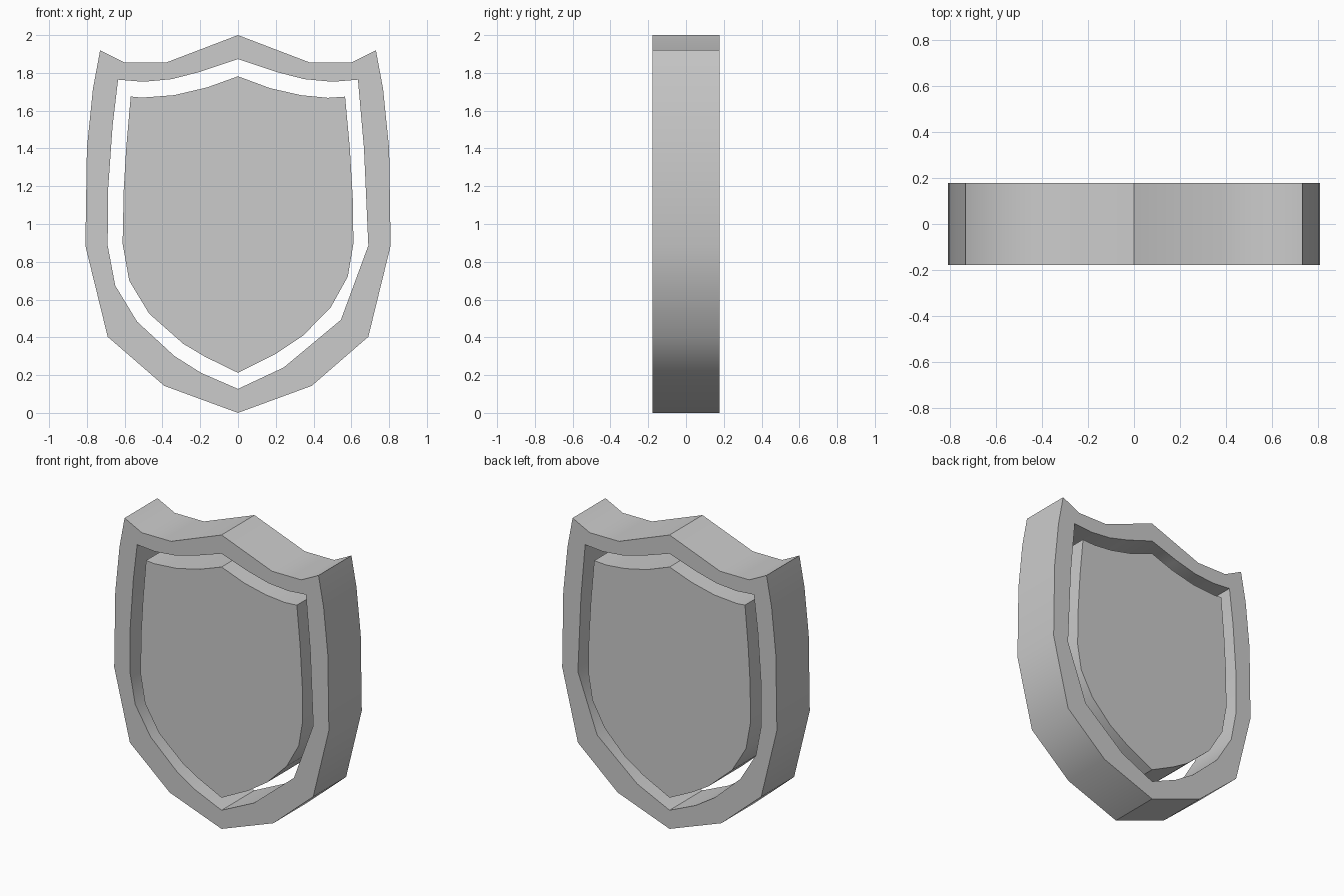
import bpy, bmesh
from math import radians

if "Cube" in bpy.data.objects:
    bpy.data.objects.remove(bpy.data.objects["Cube"])

HALF_DEPTH = 0.177


def mirrored(right):
    """Closed loop from a right-half profile running top point -> bottom point."""
    return right + [(-x, z) for x, z in right[-2:0:-1]]


def extruded(name, loops):
    """Slab from closed XZ loops; nested loops become holes."""
    curve = bpy.data.curves.new(name, 'CURVE')
    curve.dimensions = '2D'
    curve.fill_mode = 'BOTH'
    curve.extrude = HALF_DEPTH
    for loop in loops:
        spline = curve.splines.new('POLY')
        spline.points.add(len(loop) - 1)
        for point, (x, z) in zip(spline.points, loop):
            point.co = (x, z, 0, 1)
        spline.use_cyclic_u = True
    obj = bpy.data.objects.new(name, curve)
    bpy.context.collection.objects.link(obj)
    obj.rotation_euler.x = radians(90)
    bpy.ops.object.select_all(action='DESELECT')
    obj.select_set(True)
    bpy.context.view_layer.objects.active = obj
    bpy.ops.object.convert(target='MESH')
    obj = bpy.context.view_layer.objects.active
    obj.name = name
    # weld caps to the walls
    bm = bmesh.new()
    bm.from_mesh(obj.data)
    bmesh.ops.remove_doubles(bm, verts=bm.verts, dist=0.0005)
    bmesh.ops.recalc_face_normals(bm, faces=bm.faces)
    bm.to_mesh(obj.data)
    bm.free()
    bpy.ops.object.transform_apply(location=False, rotation=True, scale=False)
    bpy.ops.object.shade_smooth_by_angle(angle=radians(38))
    return obj


# Outer border of the shield
outer = mirrored([(0, 2), (0.38, 1.855), (0.6, 1.855), (0.73, 1.92), (0.768, 1.715),
                  (0.8, 1.4), (0.808, 0.885), (0.69, 0.403), (0.39, 0.143), (0, 0)])

# Opening in the border: its lower left is more finely rounded than its lower right
opening = [(0, 1.873), (0.2, 1.806), (0.35, 1.767), (0.5, 1.753), (0.635, 1.764),
           (0.667, 1.4), (0.69, 0.886), (0.545, 0.493), (0.243, 0.241), (0, 0.127),
           (-0.196, 0.212), (-0.338, 0.302), (-0.534, 0.483), (-0.65, 0.674),
           (-0.69, 0.886), (-0.688, 1.18), (-0.664, 1.52), (-0.635, 1.764),
           (-0.5, 1.753), (-0.35, 1.767), (-0.2, 1.806)]
extruded("shield_border", [outer, opening])

# Central plate, flush with the border
plate = [(0, 1.782), (0.17, 1.719), (0.333, 1.682), (0.476, 1.668), (0.567, 1.674),
         (0.592, 1.4), (0.608, 1.13), (0.611, 0.896), (0.581, 0.721), (0.49, 0.557),
         (0.343, 0.408), (0.2, 0.313), (0, 0.212), (-0.174, 0.297), (-0.29, 0.366),
         (-0.47, 0.525), (-0.576, 0.7), (-0.611, 0.896), (-0.605, 1.18),
         (-0.592, 1.4), (-0.568, 1.675), (-0.51, 1.669), (-0.338, 1.682), (-0.164, 1.723)]
extruded("shield_plate", [plate])
